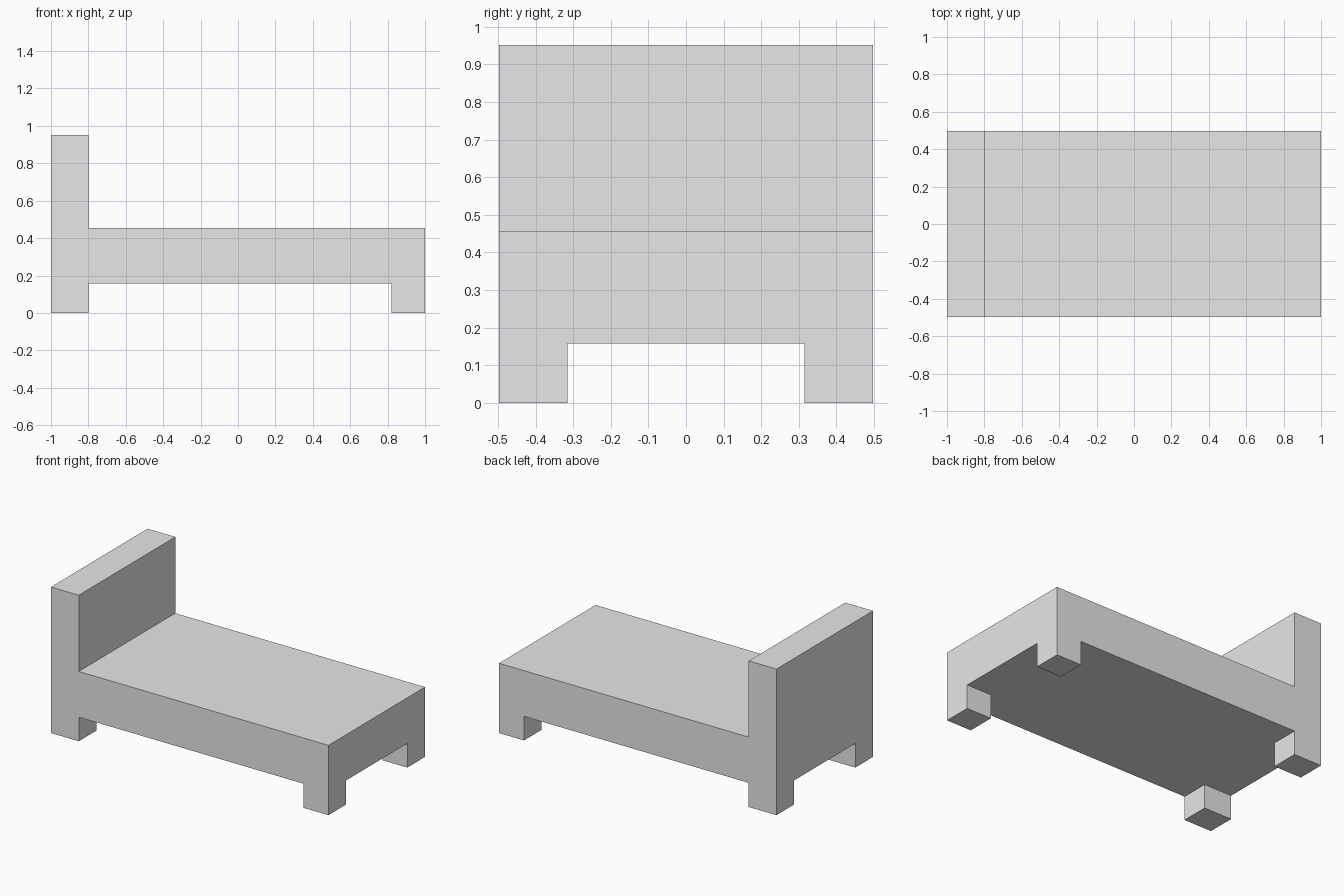
import bpy
import bmesh
from mathutils import Vector

cube = bpy.data.objects.get("Cube")
if cube:
    bpy.data.objects.remove(cube, do_unlink=True)

# Main dimensions
HALF_LENGTH, HALF_WIDTH = 1.0, 0.497
HEAD_X, FOOT_X, LEG_Y = -0.8, 0.82, 0.315
UNDERSIDE, DECK, HEAD_TOP = 0.157, 0.455, 0.952

grey = bpy.data.materials.new("plain_grey")
grey.use_nodes = True
grey.diffuse_color = (0.8, 0.8, 0.8, 1)
grey.node_tree.nodes["Principled BSDF"].inputs["Base Color"].default_value = (0.8, 0.8, 0.8, 1)

bm = bmesh.new()


def extrude(faces, dz):
    """Extrude a face region vertically by dz."""
    result = bmesh.ops.extrude_face_region(bm, geom=faces)["geom"]
    verts = [g for g in result if isinstance(g, bmesh.types.BMVert)]
    bmesh.ops.translate(bm, vec=Vector((0, 0, dz)), verts=verts)
    bm.normal_update()


def faces_at(z, rule):
    """Horizontal faces at height z whose centre satisfies the rule."""
    found = []
    for f in bm.faces:
        c = f.calc_center_median()
        if abs(f.normal.z) > 0.9 and abs(c.z - z) < 0.001 and rule(c):
            found.append(f)
    return found


# Footprint: three by three panels split along the leg lines
xs = (-HALF_LENGTH, HEAD_X, FOOT_X, HALF_LENGTH)
ys = (-HALF_WIDTH, -LEG_Y, LEG_Y, HALF_WIDTH)
grid = [[bm.verts.new((x, y, UNDERSIDE)) for y in ys] for x in xs]
for i in range(3):
    for j in range(3):
        bm.faces.new((grid[i][j], grid[i + 1][j], grid[i + 1][j + 1], grid[i][j + 1]))
bm.normal_update()

# Bed base, then headboard
extrude(bm.faces[:], DECK - UNDERSIDE)
extrude(faces_at(DECK, lambda c: c.x < HEAD_X), HEAD_TOP - DECK)

# Four corner legs
for leg in faces_at(UNDERSIDE, lambda c: abs(c.y) > LEG_Y and not HEAD_X < c.x < FOOT_X):
    extrude([leg], -UNDERSIDE)

# Merge coplanar panels into clean flat faces
bmesh.ops.recalc_face_normals(bm, faces=bm.faces[:])
bmesh.ops.dissolve_limit(bm, angle_limit=0.01, verts=bm.verts[:], edges=bm.edges[:])

mesh = bpy.data.meshes.new("bed_frame")
bm.to_mesh(mesh)
bm.free()
mesh.materials.append(grey)
bed = bpy.data.objects.new("bed_frame", mesh)
bpy.context.collection.objects.link(bed)
